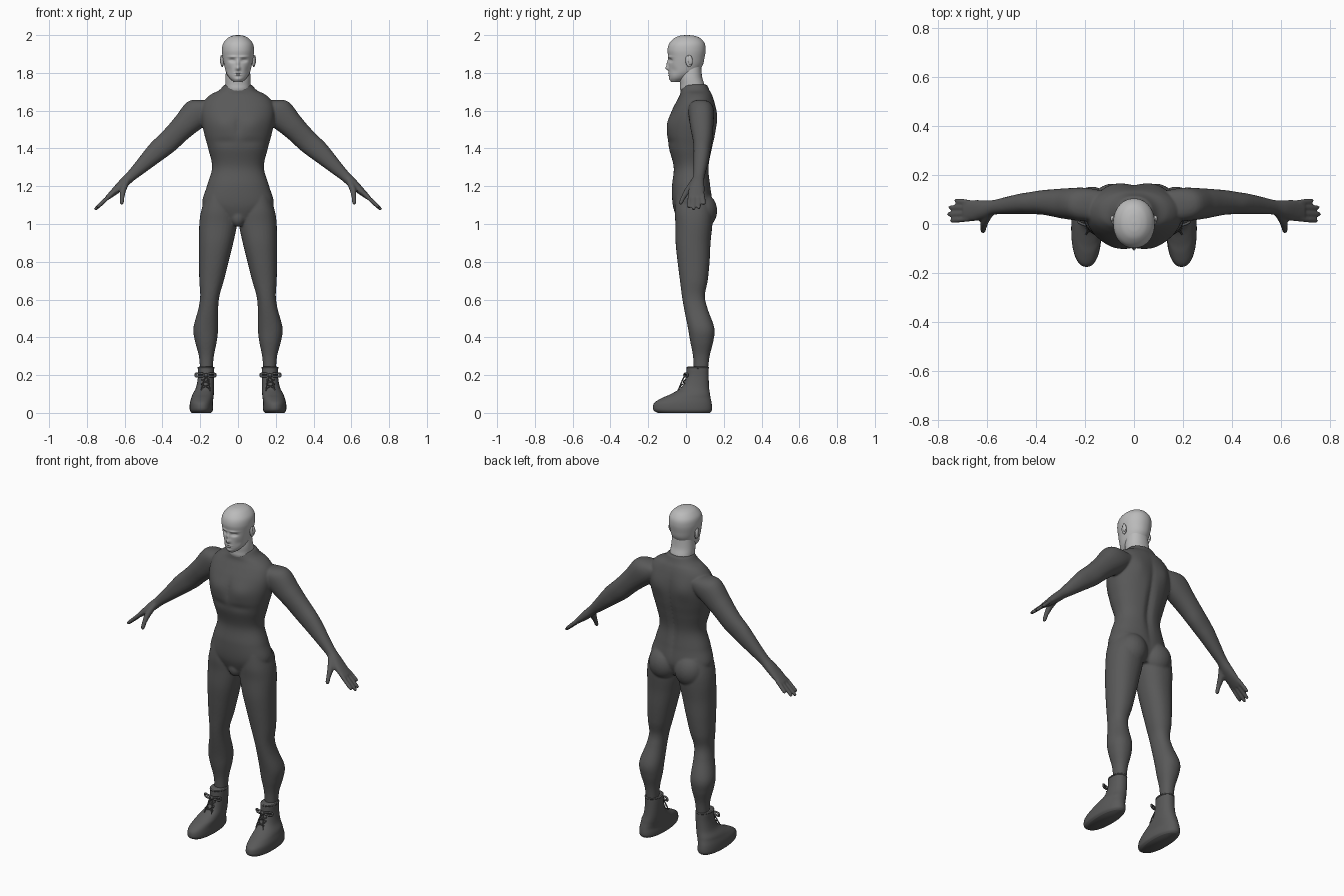
import bpy, bmesh, math
from mathutils import Vector, Matrix


def material(name, value):
    m = bpy.data.materials.new(name)
    m.diffuse_color = (value, value, value, 1)
    return m


SUIT = material("dark grey suit", 0.1)
SKIN = material("light grey skin", 0.5)


def spline(secs, t):
    """Catmull-Rom blend of section tuples, t from 0 to 1."""
    f = t * (len(secs) - 1)
    i = min(int(f), len(secs) - 2)
    f -= i
    a, b, c, d = (secs[max(0, min(len(secs) - 1, i + k))] for k in (-1, 0, 1, 2))
    return [0.5 * (2 * q + (r - p) * f + (2 * p - 5 * q + 4 * r - s) * f * f
                   + (3 * q - p - 3 * r + s) * f ** 3) for p, q, r, s in zip(a, b, c, d)]


def loft(bm, secs, u=(1, 0, 0), v=(0, 1, 0), side=1, seg=32, rows=40, power=2.2, bumps=()):
    """Skin superellipse sections (x, y, z, ru, rv); bumps are (x, z, sx, sz, dy, face)."""
    u, v, rings = Vector(u), Vector(v), []
    for j in range(rows + 1):
        x, y, z, ru, rv = spline(secs, j / rows)
        ring = []
        for k in range(seg):
            a = math.tau * k / seg
            c, s = math.cos(a), math.sin(a)
            p = Vector((x, y, z)) + u * ru * math.copysign(abs(c) ** (2 / power), c) \
                + v * rv * math.copysign(abs(s) ** (2 / power), s)
            dy = 0
            for bx, bz, sx, sz, d, face in bumps:
                w = max(0, s * face) ** 0.5
                dy += w * d * math.exp(-((abs(p.x) - bx) / sx) ** 2 - ((p.z - bz) / sz) ** 2)
            ring.append(bm.verts.new((p.x * side, p.y + dy, p.z)))
        rings.append(ring)
    for r, q in zip(rings, rings[1:]):
        for k in range(seg):
            n = (k + 1) % seg
            bm.faces.new((r[k], r[n], q[n], q[k]))
    bm.faces.new(rings[0][::-1])
    bm.faces.new(rings[-1])


def upright(rows):
    """(z, x_min, x_max, y_front, y_back) to loft sections."""
    return [((a + b) / 2, (f + k) / 2, z, (b - a) / 2, (k - f) / 2) for z, a, b, f, k in rows]


def centred(rows):
    return upright([(z, -w, w, f, k) for z, w, f, k in rows])


def ball(bm, centre, size, tilt=0):
    m = Matrix.Translation(centre) @ Matrix.Rotation(tilt, 4, 'X') @ Matrix.Diagonal((*size, 1))
    bmesh.ops.create_uvsphere(bm, u_segments=24, v_segments=16, radius=1, matrix=m)


def finish(bm, name, mat):
    bmesh.ops.recalc_face_normals(bm, faces=bm.faces)
    for f in bm.faces:
        f.smooth = True
    me = bpy.data.meshes.new(name)
    bm.to_mesh(me)
    bm.free()
    me.materials.append(mat)
    ob = bpy.data.objects.new(name, me)
    bpy.context.collection.objects.link(ob)
    return ob


# Body suit: torso, limbs and hands fused into one skin
body = bmesh.new()
loft(body, centred([
    (1.02, .10, -.045, .11), (1.1, .186, -.07, .14), (1.2, .165, -.074, .13),
    (1.3, .137, -.065, .122), (1.4, .158, -.09, .14), (1.47, .177, -.1, .155),
    (1.54, .192, -.094, .163), (1.6, .195, -.075, .16), (1.65, .18, -.05, .15),
    (1.685, .145, -.032, .138), (1.708, .10, -.028, .125), (1.738, .073, -.018, .112)]),
    seg=64, rows=90, bumps=[
        (.08, 1.53, .06, .05, -.010, -1), (.07, 1.435, .07, .02, .005, -1),
        (0, 1.52, .015, .06, .006, -1), (0, 1.38, .02, .2, -.014, 1),
        (.09, 1.57, .05, .06, .010, 1)])
ball(body, (0, -.022, 1.035), (.04, .038, .05))  # groin

LEG = upright([
    (1.15, .03, .17, -.055, .12), (1.07, .01, .195, -.06, .14), (1.0, .005, .205, -.056, .14),
    (.9, .025, .206, -.055, .13), (.8, .05, .206, -.045, .125), (.7, .075, .205, -.032, .115),
    (.62, .098, .2, -.022, .1), (.55, .105, .21, -.01, .115), (.45, .105, .236, .01, .15),
    (.38, .112, .228, .022, .145), (.3, .128, .207, .037, .125), (.21, .135, .2, .042, .115)])
ARM = [(.13, .075, 1.62, .05, .06), (.205, .08, 1.595, .08, .068), (.28, .083, 1.525, .068, .062),
       (.325, .086, 1.48, .062, .056), (.37, .088, 1.435, .06, .05), (.42, .085, 1.392, .056, .045),
       (.46, .082, 1.355, .049, .042), (.52, .075, 1.297, .037, .035), (.57, .068, 1.25, .028, .03),
       (.61, .06, 1.212, .026, .037), (.65, .055, 1.175, .02, .043), (.69, .053, 1.14, .013, .041)]
ACROSS = (.7, 0, .7)
FINGERS = [(.088, .095, .73), (.066, .068, .754), (.043, .040, .76), (.021, .014, .748)]

for s in (1, -1):
    loft(body, LEG, side=s, rows=70)
    loft(body, ARM, u=ACROSS, side=s, rows=60)
    ball(body, (.085 * s, .085, 1.07), (.088, .08, .095))  # buttock
    for y0, y1, tip in FINGERS:
        path = []
        for t, r in ((0, .0115), (.5, .0115), (.9, .010), (1, .005)):
            x = .67 + (tip - .67) * t
            path.append((x, y0 + (y1 - y0) * t, 1.158 - (x - .67) * .93, r, r))
        loft(body, path, u=ACROSS, side=s, seg=12, rows=12)
    loft(body, [(.585, .05, 1.235, .018, .018), (.607, .015, 1.185, .018, .018),
                (.613, -.012, 1.145, .013, .013), (.615, -.028, 1.112, .011, .011),
                (.615, -.032, 1.103, .005, .005)],
         v=(0, .83, -.55), side=s, seg=12, rows=16)  # thumb

suit = finish(body, "body_suit", SUIT)
remesh = suit.modifiers.new("fuse", 'REMESH')
remesh.mode = 'VOXEL'
remesh.voxel_size = .006
remesh.use_smooth_shade = True
relax = suit.modifiers.new("relax", 'SMOOTH')
relax.factor = .5
relax.iterations = 5

# Neck
bm = bmesh.new()
loft(bm, centred([(1.67, .06, -.01, .09), (1.71, .066, -.03, .1), (1.74, .067, -.032, .097),
                  (1.78, .066, -.035, .085), (1.84, .06, -.03, .08)]), seg=40, rows=24)
finish(bm, "neck", SKIN)

# Head with sculpted face
bm = bmesh.new()
loft(bm, centred([
    (1.752, .022, -.078, -.03), (1.772, .045, -.087, .015), (1.80, .062, -.09, .06),
    (1.84, .073, -.092, .088), (1.88, .081, -.093, .098), (1.92, .085, -.098, .104),
    (1.955, .079, -.089, .099), (1.983, .056, -.063, .077), (1.996, .03, -.034, .046),
    (2.0, .006, -.002, .012)]), seg=128, rows=130, power=2.1, bumps=[
        (0, 1.824, .012, .012, -.014, -1), (0, 1.848, .008, .022, -.010, -1),
        (.032, 1.866, .016, .009, .012, -1), (.032, 1.865, .010, .005, -.004, -1),
        (.03, 1.885, .025, .006, -.005, -1), (0, 1.799, .017, .0035, -.006, -1),
        (0, 1.788, .015, .0035, -.006, -1), (0, 1.766, .018, .009, -.004, -1),
        (.052, 1.812, .015, .02, .006, -1)])
finish(bm, "head", SKIN)

# Laced boots: cord helper
def cord(name, points, radius):
    cu = bpy.data.curves.new(name, 'CURVE')
    cu.dimensions = '3D'
    cu.bevel_depth = radius
    cu.bevel_resolution = 2
    cu.use_fill_caps = True
    sp = cu.splines.new('BEZIER')
    sp.bezier_points.add(len(points) - 1)
    for bp, p in zip(sp.bezier_points, points):
        bp.co = p
        bp.handle_left_type = bp.handle_right_type = 'AUTO'
    cu.materials.append(SUIT)
    bpy.context.collection.objects.link(bpy.data.objects.new(name, cu))


BOOT = upright([
    (0, .143, .245, -.15, .125), (.012, .134, .254, -.17, .136), (.03, .132, .256, -.175, .138),
    (.055, .133, .254, -.166, .135), (.08, .13, .247, -.125, .13), (.1, .128, .24, -.08, .127),
    (.135, .127, .222, -.025, .122), (.19, .126, .212, .0, .12), (.235, .127, .211, .004, .12),
    (.245, .132, .206, .01, .115)])

for s, label in ((1, "left"), (-1, "right")):
    # Ear with rim
    bm = bmesh.new()
    ball(bm, (.083 * s, .015, 1.862), (.009, .018, .032), .15)
    ball(bm, (.088 * s, .022, 1.868), (.008, .013, .026), .15)
    finish(bm, label + "_ear", SKIN)
    # Boot
    bm = bmesh.new()
    loft(bm, BOOT, side=s, seg=40, rows=45, power=2.25)
    finish(bm, label + "_boot", SUIT)
    # Ankle cuff
    cord(label + "_cuff", [((.169 + .041 * math.cos(a)) * s, .062 + .056 * math.sin(a), .238)
                           for a in [math.tau * k / 12 for k in range(13)]], .005)
    # Lace bow, knot and loose ends
    for d in (1, -1):
        cord(label + "_bow", [(.169 * s, -.004, .2), ((.169 + d * .03) * s, -.004, .209),
                              ((.172 + d * .054) * s, .008, .2), ((.169 + d * .03) * s, -.003, .192),
                              (.169 * s, -.005, .199)], .0055)
        cord(label + "_lace_end", [(.169 * s, -.006, .2), ((.169 + d * .012) * s, -.02, .17),
                                   ((.172 + d * .024) * s, -.042, .118)], .0035)
        for z, y in ((.165, -.012), (.14, -.028)):
            cord(label + "_lace", [((.172 - d * .022) * s, y + .006, z - .01),
                                   (.172 * s, y - .002, z),
                                   ((.172 + d * .022) * s, y + .01, z + .012)], .003)
    bm = bmesh.new()
    ball(bm, (.169 * s, -.006, .2), (.01, .009, .01))
    finish(bm, label + "_knot", SUIT)
